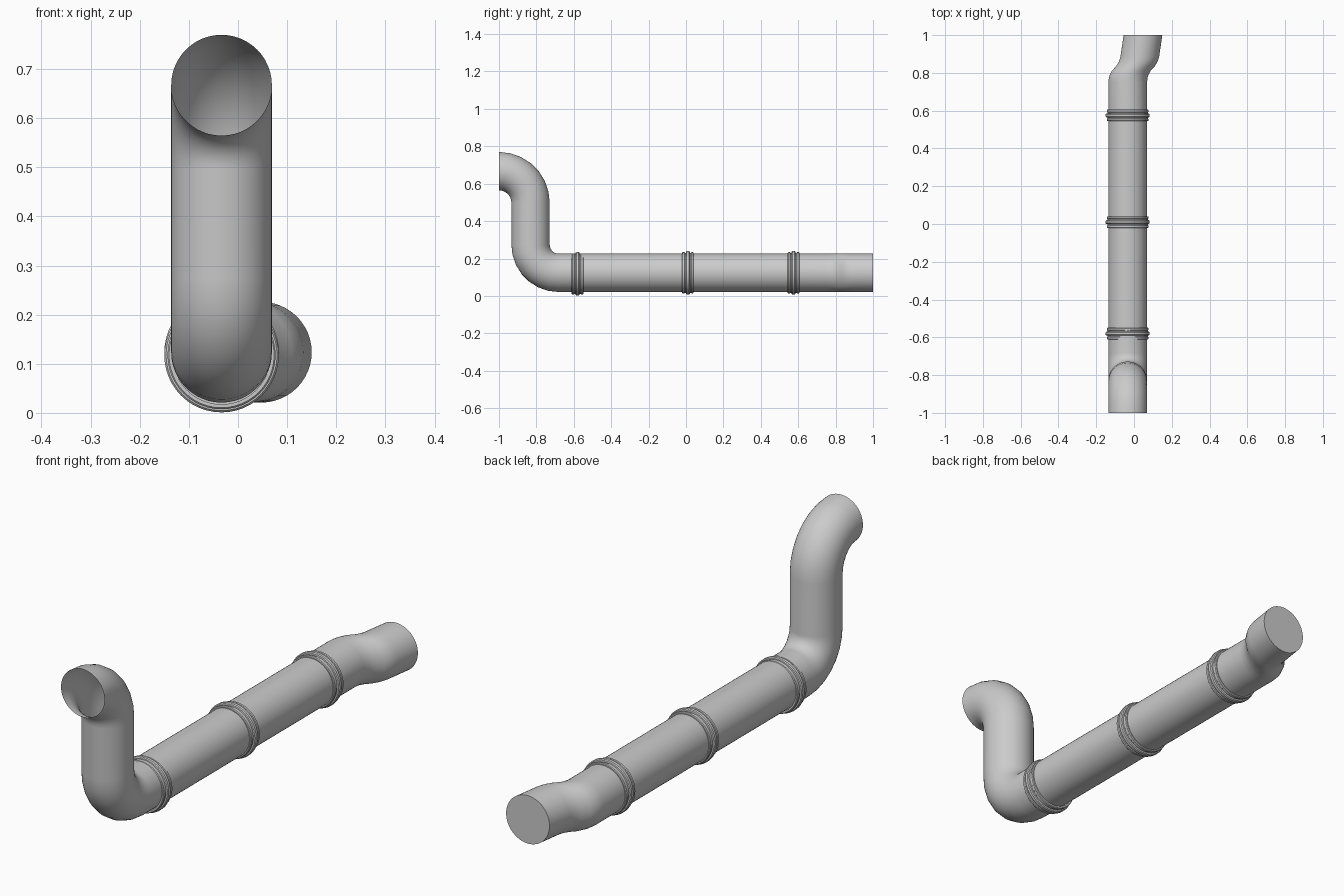
import bpy, bmesh, math
from mathutils import Vector

if "Cube" in bpy.data.objects:
    bpy.data.objects.remove(bpy.data.objects["Cube"])

CX, CZ, R, N = -0.0335, 0.1235, 0.1025, 48


def loft(name, rings, cap_end=False):
    """Skin a list of (centre, up vector, radius); every ring's side axis is x."""
    bm = bmesh.new()
    loops = []
    for centre, up, r in rings:
        c, u = Vector(centre), Vector(up)
        loops.append([bm.verts.new(c + r * (math.cos(a) * Vector((1, 0, 0)) + math.sin(a) * u))
                      for a in (2 * math.pi * i / N for i in range(N))])
    for a, b in zip(loops, loops[1:]):
        for i in range(N):
            j = (i + 1) % N
            # travel is along +y, so this winding faces outward
            bm.faces.new((a[j], a[i], b[i], b[j]))
    if cap_end:
        bm.faces.new(loops[-1][::-1])
    bm.normal_update()
    mesh = bpy.data.meshes.new(name)
    bm.to_mesh(mesh)
    bm.free()
    ob = bpy.data.objects.new(name, mesh)
    bpy.context.collection.objects.link(ob)
    bpy.ops.object.select_all(action='DESELECT')
    ob.select_set(True)
    bpy.context.view_layer.objects.active = ob
    bpy.ops.object.shade_smooth_by_angle(angle=math.radians(35))
    return ob


def straight(y, dx=0.0):
    return ((CX + dx, y, CZ), (0, 0, 1), R)


joints = [-0.58, 0.01, 0.575]

# Double elbow: open mouth facing front, down, then along the floor
rings = []
STEPS = 7
top_r, low_r = 0.169, 0.15
yc, z_top, z_low = -1.0, 0.667 - top_r, CZ + low_r
for i in range(STEPS + 1):
    t = math.pi / 2 * i / STEPS
    s, c = math.sin(t), math.cos(t)
    rings.append(((CX, yc + top_r * s, z_top + top_r * c), (0, s, c), R))
yl = yc + top_r + low_r
for i in range(STEPS + 1):
    t = math.pi / 2 * i / STEPS
    s, c = math.sin(t), math.cos(t)
    rings.append(((CX, yl - low_r * c, z_low - low_r * s), (0, c, s), R))
rings.append(straight(joints[0]))
loft("double_elbow_pipe", rings)

# Straight runs between the joints
for name, a, b in (("front_straight_pipe", joints[0], joints[1]),
                   ("rear_straight_pipe", joints[1], joints[2])):
    loft(name, [straight(a), straight(b)])

# Sideways offset pipe with a closed end
offset = [(joints[2], 0), (0.75, 0), (0.78, 0.004), (0.81, 0.018), (0.835, 0.041),
          (0.86, 0.056), (0.885, 0.064), (1.0, 0.081)]
loft("offset_end_pipe", [straight(y, dx) for y, dx in offset], cap_end=True)

# Joint collars: two low flanges around a raised centre ridge
half = [(-0.031, 0.100), (-0.031, 0.107), (-0.028, 0.110), (-0.019, 0.110),
        (-0.016, 0.107), (-0.011, 0.107), (-0.010, 0.113), (-0.006, 0.1165)]
profile = half + [(-y, r) for y, r in reversed(half)]
for name, y0, z0 in (("front_collar", joints[0], 0.1175),
                     ("middle_collar", joints[1], 0.1235),
                     ("rear_collar", joints[2], 0.1235)):
    loft(name, [((CX, y0 + y, z0), (0, 0, 1), r) for y, r in profile])
